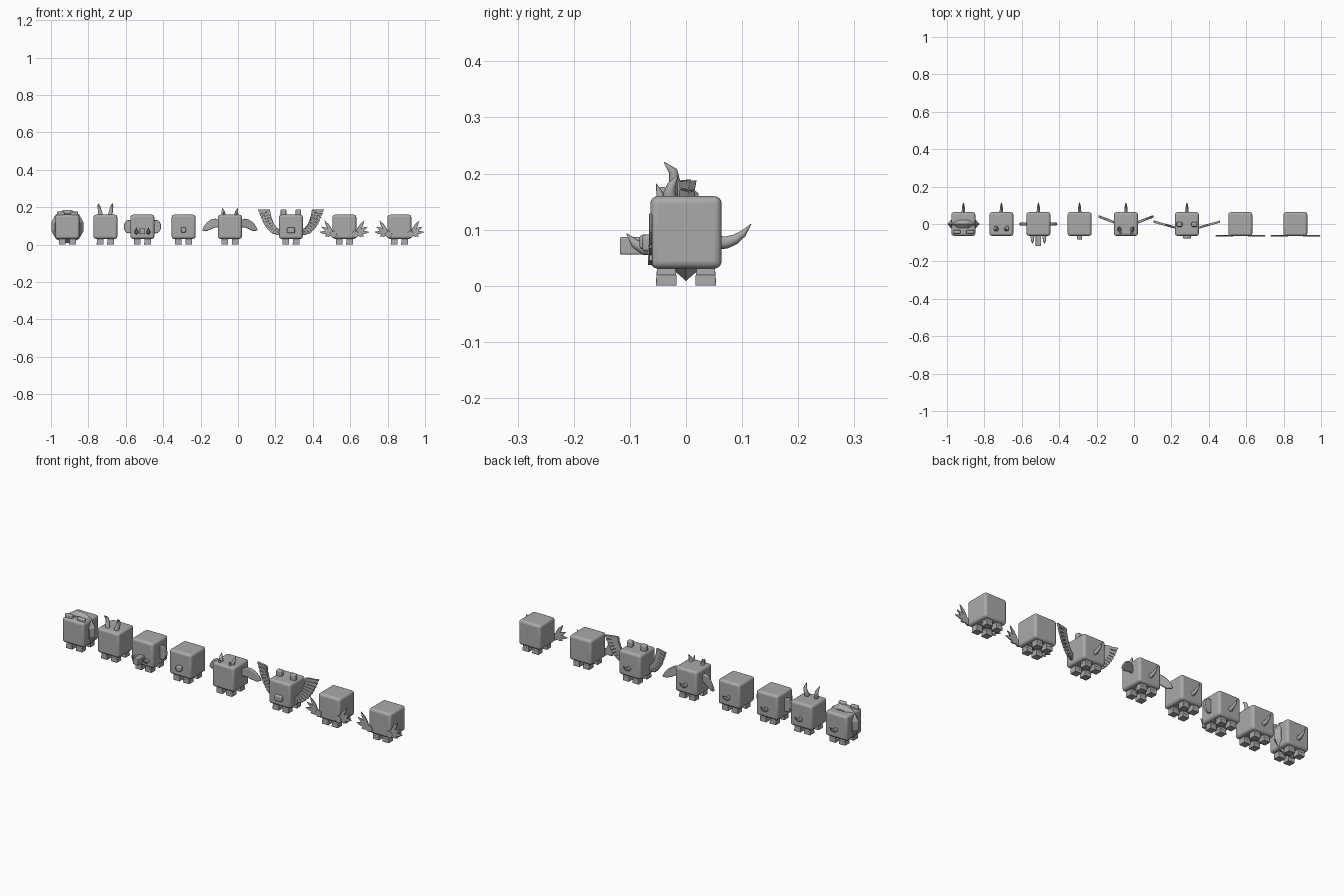
import bpy, bmesh, math
from mathutils import Vector

if "Cube" in bpy.data.objects:
    bpy.data.objects.remove(bpy.data.objects["Cube"])

grey = bpy.data.materials.new("plain_grey")
grey.use_nodes = True
grey.diffuse_color = (0.4, 0.4, 0.4, 1)
grey.node_tree.nodes["Principled BSDF"].inputs["Base Color"].default_value = (0.4, 0.4, 0.4, 1)


def finish(name, bm, bevel=0, segments=3, smooth=True):
    bmesh.ops.recalc_face_normals(bm, faces=bm.faces)
    mesh = bpy.data.meshes.new(name)
    bm.to_mesh(mesh)
    bm.free()
    mesh.materials.append(grey)
    ob = bpy.data.objects.new(name, mesh)
    bpy.context.collection.objects.link(ob)
    if bevel:
        mod = ob.modifiers.new("Bevel", "BEVEL")
        mod.width, mod.segments = bevel, segments
    if smooth:
        bpy.ops.object.select_all(action="DESELECT")
        ob.select_set(True)
        bpy.context.view_layer.objects.active = ob
        bpy.ops.object.shade_smooth_by_angle(angle=math.radians(40))
    return ob


def box(name, centre, size, bevel=0.004, taper=1, segments=3):
    """Box whose top is scaled by taper."""
    bm = bmesh.new()
    bmesh.ops.create_cube(bm, size=1)
    for v in bm.verts:
        k = taper if v.co.z > 0 else 1
        v.co = Vector(centre) + Vector((v.co.x * size[0] * k, v.co.y * size[1] * k, v.co.z * size[2]))
    return finish(name, bm, bevel, segments)


def plate(name, x0, side, outline, y, thick, slope=0, bevel=0.002):
    """Thin slab from an (x, z) outline, swept back by slope."""
    bm = bmesh.new()
    face = bm.faces.new([bm.verts.new((x0 + side * x, y + slope * (x - 0.06) - thick / 2, z))
                         for x, z in outline])
    out = bmesh.ops.extrude_face_region(bm, geom=[face])["geom"]
    bmesh.ops.translate(bm, vec=(0, thick, 0), verts=[g for g in out if isinstance(g, bmesh.types.BMVert)])
    return finish(name, bm, bevel, 2)


def horn(name, x, path, radii, squash=1, lean=0, sides=10):
    """Tapering round tube along a (y, z) path; lean moves the tip in x."""
    bm = bmesh.new()
    rings = []
    for i, (y, z) in enumerate(path):
        a, b = path[max(i - 1, 0)], path[min(i + 1, len(path) - 1)]
        d = Vector((0, b[0] - a[0], b[1] - a[1])).normalized()
        n = Vector((0, -d.z, d.y))
        c = Vector((x + lean * i / (len(path) - 1), y, z))
        rings.append([bm.verts.new(c + radii[i] * (n * math.cos(t) + Vector((squash * math.sin(t), 0, 0))))
                      for t in [2 * math.pi * k / sides for k in range(sides)]])
    for p, q in zip(rings, rings[1:]):
        for k in range(sides):
            m = (k + 1) % sides
            bm.faces.new((p[k], p[m], q[m], q[k]))
    bm.faces.new(rings[0])
    bm.faces.new(rings[-1])
    return finish(name, bm)


def disc(rx, rz, cx, cz, n=16):
    return [(cx + rx * math.cos(2 * math.pi * k / n), cz + rz * math.sin(2 * math.pi * k / n)) for k in range(n)]


def creature(name, x, tail=True):
    """Rounded cube body, four feet, optional curved tail."""
    box(name + "_body", (x, 0, 0.095), (0.127, 0.127, 0.129), 0.013, segments=4)
    for sx in (-1, 1):
        for sy in (-1, 1):
            box(name + "_foot", (x + sx * 0.028, sy * 0.035, 0.01), (0.037, 0.037, 0.02), 0.002, 0.96)
            box(name + "_leg", (x + sx * 0.028, sy * 0.035, 0.028), (0.035, 0.035, 0.018), 0.001, 0.94)
    if tail:
        horn(name + "_tail", x, [(0.055, 0.077), (0.072, 0.077), (0.088, 0.083), (0.102, 0.093), (0.116, 0.11)],
             [0.012, 0.011, 0.009, 0.006, 0.0006], 0.85)


# Maned creature: ridged ring around the body and low ears
X = -0.912
creature("maned", X)
bm = bmesh.new()
rows = []
for y, r in ((-0.022, 0.07), (-0.012, 0.078), (0, 0.089), (0.012, 0.078), (0.022, 0.07)):
    rows.append([bm.verts.new((X + r * math.cos(a), y, 0.096 + r * 1.02 * math.sin(a)))
                 for a in [math.pi * (k + 0.5) / 6 for k in range(12)]])
for p, q in zip(rows, rows[1:]):
    for k in range(12):
        m = (k + 1) % 12
        bm.faces.new((p[k], p[m], q[m], q[k]))
bm.faces.new(rows[0])
bm.faces.new(rows[-1])
finish("mane", bm, smooth=False)
for s in (-1, 1):
    box("maned_ear", (X + s * 0.036, -0.042, 0.163), (0.042, 0.018, 0.026), 0.006)

# Long-eared creature
X = -0.709
creature("long_eared", X)
for s in (-1, 1):
    horn("long_ear", X + s * 0.024, [(-0.03, 0.15), (-0.025, 0.168), (-0.02, 0.186), (-0.023, 0.204), (-0.039, 0.22)],
         [0.011, 0.012, 0.01, 0.008, 0.001], 1, s * 0.014)

# Trunked creature: round ears, trunk and tusks
X = -0.511
creature("trunked", X)
box("trunk", (X, -0.087, 0.071), (0.03, 0.062, 0.031), 0.003)
for s in (-1, 1):
    plate("round_ear", X, s, disc(0.027, 0.036, 0.073, 0.096), 0, 0.014, bevel=0.003)
    horn("tusk", X + s * 0.032, [(-0.055, 0.066), (-0.075, 0.066), (-0.091, 0.075), (-0.106, 0.093)],
         [0.013, 0.011, 0.008, 0.0006], 0.9)

# Plain creature with a nose
X = -0.291
creature("plain", X)
box("plain_nose", (X, -0.07, 0.078), (0.028, 0.026, 0.026), 0.006)

# Horned creature with crescent wings
X = -0.043
creature("horned", X)
for s in (-1, 1):
    horn("small_horn", X + s * 0.032, [(-0.026, 0.15), (-0.03, 0.165), (-0.025, 0.18), (-0.014, 0.197)],
         [0.012, 0.011, 0.008, 0.0006], 0.9, s * 0.008)
    horn("brow_spike", X + s * 0.03, [(-0.045, 0.15), (-0.047, 0.165), (-0.053, 0.182)], [0.008, 0.006, 0.0005])
    plate("crescent_wing", X, s, [(0.055, 0.128), (0.075, 0.139), (0.1, 0.135), (0.123, 0.119), (0.139, 0.098),
                                  (0.149, 0.076), (0.128, 0.071), (0.105, 0.08), (0.085, 0.09), (0.055, 0.094)],
          0.008, 0.014, 0.38, 0.004)

# Feathered creature: blunt ears, beak, stacked wing feathers
X = 0.283
creature("feathered", X)
box("beak", (X, -0.067, 0.076), (0.042, 0.022, 0.03), 0.006)
inner = [(0.05, 0.075), (0.074, 0.09), (0.09, 0.11), (0.1, 0.135), (0.108, 0.16), (0.112, 0.188)]
outer = [(0.066, 0.05), (0.1, 0.06), (0.125, 0.085), (0.145, 0.115), (0.16, 0.15), (0.174, 0.19)]
for s in (-1, 1):
    box("blunt_ear", (X + s * 0.04, -0.002, 0.168), (0.03, 0.026, 0.04), 0.006)
    plate("wing_arm", X, s, [(0.05, 0.065)] + inner + [((a[0] * 0.5 + b[0] * 0.5), (a[1] * 0.5 + b[1] * 0.5))
                                                       for a, b in reversed(list(zip(inner, outer)))],
          -0.018, 0.008, 0.28, 0)
    for i in range(10):
        t, j = (i % 2) / 2, i // 2
        at = lambda pts, u: Vector(pts[j]).lerp(Vector(pts[j + 1]), u)
        a, b, c, d = at(inner, t), at(outer, t), at(outer, t + 0.44), at(inner, t + 0.44)
        plate("wing_feather", X, s, [a, b, c + (c - d) * 0.08, d], -0.02, 0.012, 0.28, 0.001)

# Two gilled creatures: leaf-shaped gills and cheek discs on the front
for X in (0.569, 0.863):
    creature("gilled", X, tail=False)
    for s in (-1, 1):
        plate("cheek", X, s, disc(0.018, 0.018, 0.058, 0.055), -0.064, 0.008, bevel=0.001)
        for angle, length in ((57, 0.082), (30, 0.072), (6, 0.072), (-20, 0.045)):
            u = Vector((math.cos(math.radians(angle)), math.sin(math.radians(angle))))
            w = Vector((-u.y, u.x))
            leaf = [Vector((0.062, 0.06)) + u * length * f + w * h for f, h in
                    ((0, -0.004), (0.35, -0.009), (0.65, -0.009), (1, 0), (0.65, 0.009), (0.35, 0.009), (0, 0.004))]
            plate("gill", X, s, leaf, -0.063, 0.006, bevel=0.001)
